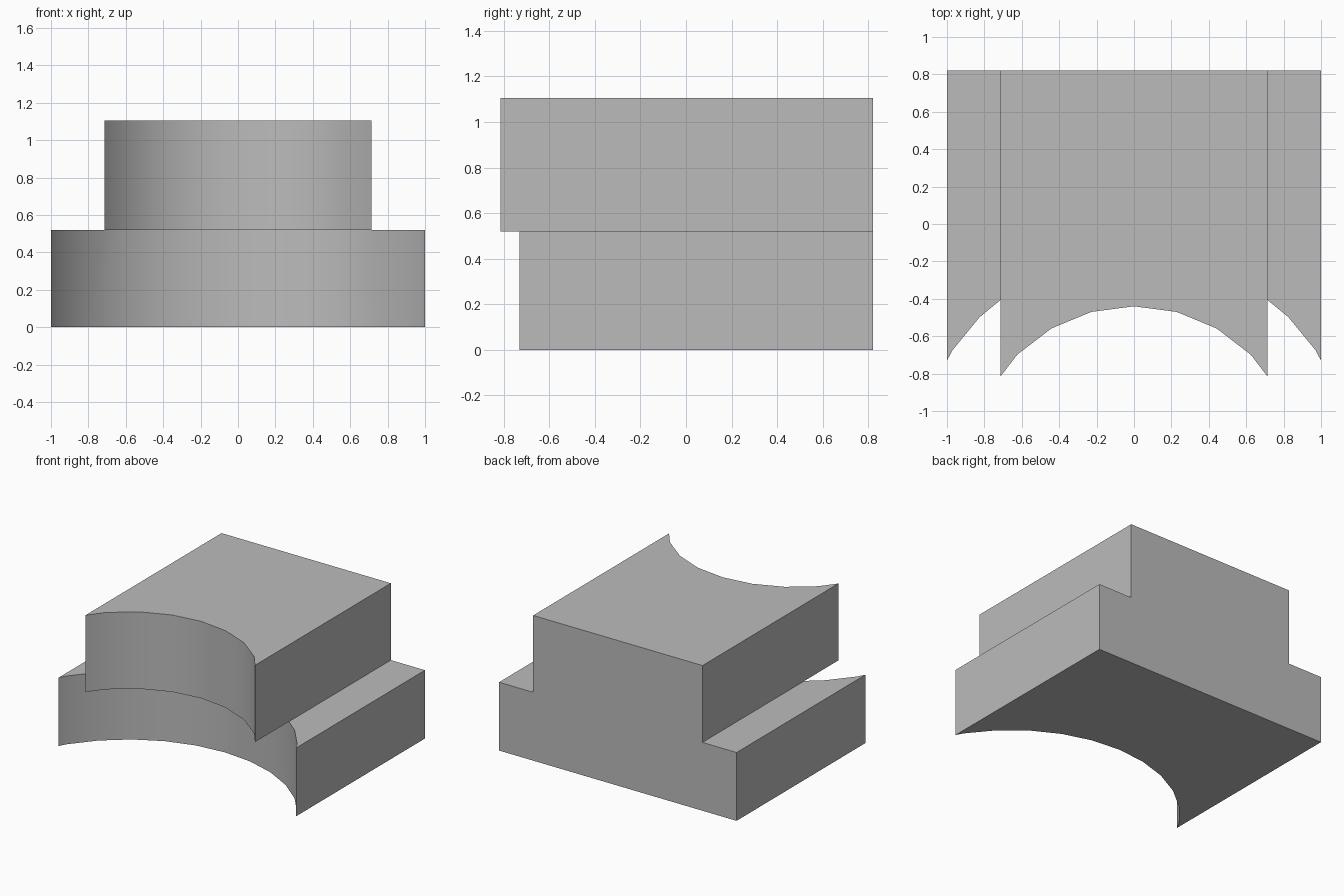
import bpy
import bmesh
from math import sin, cos, radians

if "Cube" in bpy.data.objects:
    bpy.data.objects.remove(bpy.data.objects["Cube"])

BACK = 0.82
ARC_CENTRE = -1.323
STEP_HEIGHT = 0.52
TOP_HEIGHT = 1.105

grey = bpy.data.materials.new("plain grey")
grey.use_nodes = True
grey.diffuse_color = (0.5, 0.5, 0.5, 1)
grey.node_tree.nodes["Principled BSDF"].inputs["Base Color"].default_value = (0.5, 0.5, 0.5, 1)


def arc_outline(half_width, radius, step):
    """Half of the faceted front arc, cut off at the block's side."""
    points, previous, angle = [], None, 0
    while True:
        a = radians(angle)
        x, y = radius * sin(a), ARC_CENTRE + radius * cos(a)
        if x >= half_width:
            px, py = previous
            t = (half_width - px) / (x - px)
            points.append((half_width, py + t * (y - py)))
            return points
        previous = (x, y)
        points.append(previous)
        angle += step


def block(name, half_width, radius, sides, bottom, top):
    """Box with a concave front, extruded upwards."""
    right = arc_outline(half_width, radius, 360 / sides)
    left = [(-x, y) for x, y in reversed(right[1:])]
    outline = left + right + [(half_width, BACK), (-half_width, BACK)]
    bm = bmesh.new()
    face = bm.faces.new([bm.verts.new((x, y, bottom)) for x, y in outline])
    solid = bmesh.ops.extrude_face_region(bm, geom=[face])
    moved = [v for v in solid["geom"] if isinstance(v, bmesh.types.BMVert)]
    bmesh.ops.translate(bm, verts=moved, vec=(0, 0, top - bottom))
    bmesh.ops.recalc_face_normals(bm, faces=bm.faces[:])
    mesh = bpy.data.meshes.new(name)
    bm.to_mesh(mesh)
    bm.free()
    mesh.materials.append(grey)
    obj = bpy.data.objects.new(name, mesh)
    bpy.context.collection.objects.link(obj)
    return obj


# Wide base and narrower upper block
body = block("stepped_block", 1.0, 1.167, 32, 0, STEP_HEIGHT)
upper = block("upper_block", 0.713, 0.883, 24, STEP_HEIGHT, TOP_HEIGHT)

# Join both into one solid
union = body.modifiers.new("join", 'BOOLEAN')
union.operation = 'UNION'
union.solver = 'EXACT'
union.object = upper
bpy.ops.object.select_all(action='DESELECT')
body.select_set(True)
bpy.context.view_layer.objects.active = body
bpy.ops.object.modifier_apply(modifier=union.name)
bpy.data.objects.remove(upper)

# Smooth front arcs with sharp edges elsewhere
bpy.ops.object.shade_smooth_by_angle(angle=radians(30))
